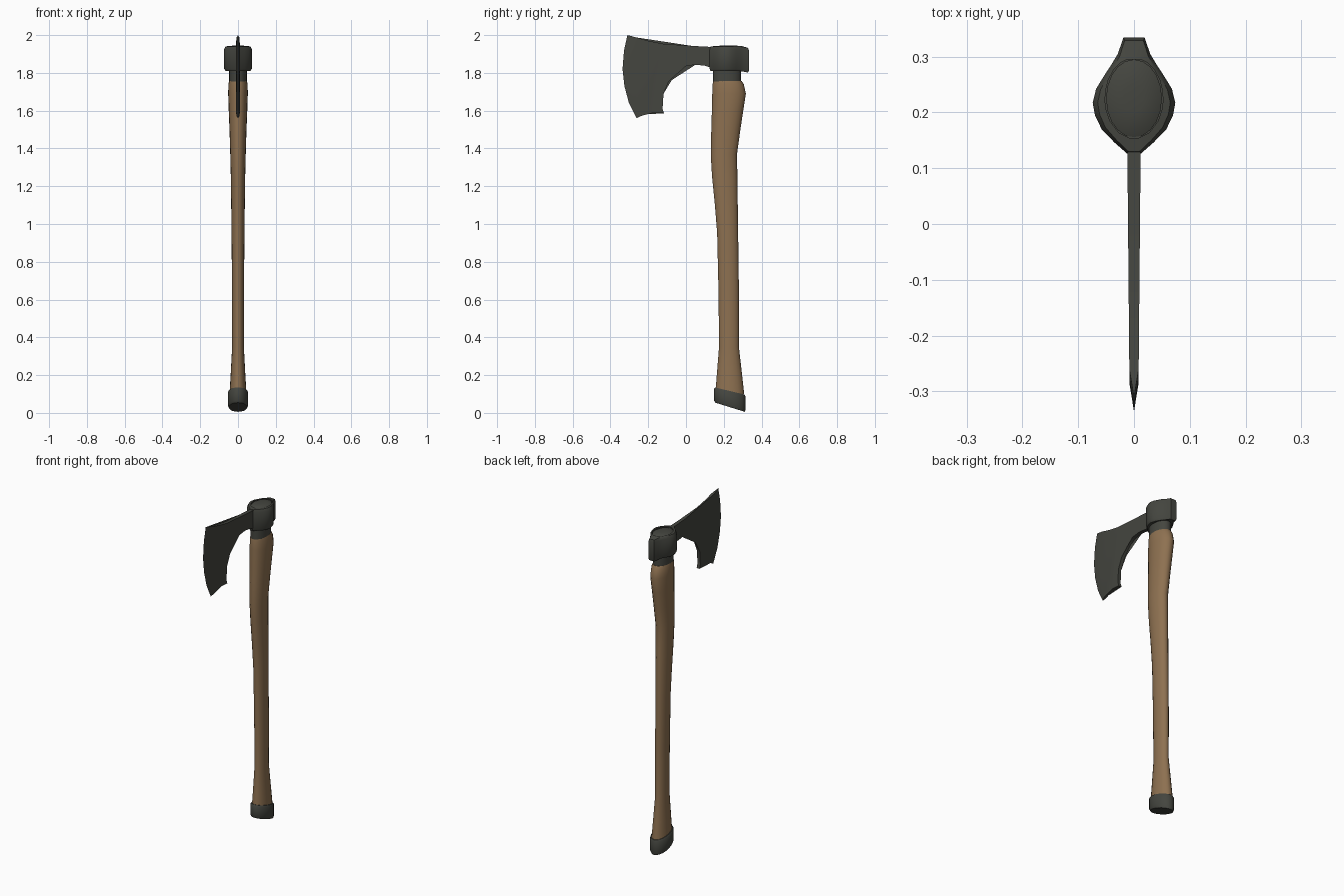
import bpy, bmesh, math

cube = bpy.data.objects.get("Cube")
if cube:
    bpy.data.objects.remove(cube, do_unlink=True)


def make_material(name, rgb):
    mat = bpy.data.materials.new(name)
    mat.use_nodes = True
    mat.diffuse_color = (*rgb, 1)
    mat.node_tree.nodes["Principled BSDF"].inputs["Base Color"].default_value = (*rgb, 1)
    return mat


WOOD = make_material("brown wood", (0.27, 0.165, 0.082))
METAL = make_material("dark iron", (0.058, 0.06, 0.05))


def finish(name, bm, mat, angle=40):
    bmesh.ops.recalc_face_normals(bm, faces=bm.faces)
    mesh = bpy.data.meshes.new(name)
    bm.to_mesh(mesh)
    bm.free()
    mesh.materials.append(mat)
    obj = bpy.data.objects.new(name, mesh)
    bpy.context.collection.objects.link(obj)
    bpy.ops.object.select_all(action="DESELECT")
    obj.select_set(True)
    bpy.context.view_layer.objects.active = obj
    bpy.ops.object.shade_smooth_by_angle(angle=math.radians(angle))
    return obj


def loft(name, rings, mat, angle=40):
    """Skin a list of equal-length point rings and close both ends."""
    bm = bmesh.new()
    rows = [[bm.verts.new(p) for p in ring] for ring in rings]
    n = len(rows[0])
    for a, b in zip(rows, rows[1:]):
        for i in range(n):
            j = (i + 1) % n
            bm.faces.new((a[i], a[j], b[j], b[i]))
    bm.faces.new(rows[0])
    bm.faces.new(rows[-1])
    return finish(name, bm, mat, angle)


def oval(z, front, back, rx, slope=0.0, n=20):
    """Elliptical ring between two y limits, tilted along y by slope."""
    mid, ry = (front + back) / 2, (back - front) / 2
    ring = []
    for i in range(n):
        a = math.tau * i / n
        dy = ry * math.sin(a)
        ring.append((rx * math.cos(a), mid + dy, z + slope * dy))
    return ring


# Wooden haft, curved and swelling towards the head
haft = [
    (0.10, 0.155, 0.308, 0.045), (0.20, 0.163, 0.297, 0.039),
    (0.35, 0.175, 0.28, 0.031), (0.65, 0.172, 0.28, 0.032),
    (0.95, 0.165, 0.276, 0.034), (1.10, 0.153, 0.274, 0.036),
    (1.25, 0.138, 0.272, 0.038), (1.37, 0.131, 0.27, 0.041),
    (1.50, 0.134, 0.288, 0.045), (1.60, 0.137, 0.303, 0.049),
    (1.69, 0.139, 0.317, 0.052), (1.74, 0.141, 0.306, 0.051),
    (1.758, 0.145, 0.294, 0.047),
]
loft("haft", [oval(*s) for s in haft], WOOD)

# Iron sleeve under the head
loft("sleeve", [oval(1.74, 0.144, 0.292, 0.047), oval(1.83, 0.144, 0.292, 0.047)], METAL)

# Slanted butt cap
cap = [(0.03, 0.155, 0.311, 0.049, -0.31), (0.04, 0.149, 0.315, 0.054, -0.3),
       (0.108, 0.149, 0.315, 0.054, -0.24), (0.116, 0.154, 0.31, 0.049, -0.24)]
loft("butt_cap", [oval(*s) for s in cap], METAL)

# Head socket: pointed oval with a narrow poll at the back
half = [(0.011, 0.125), (0.035, 0.146), (0.058, 0.17), (0.07, 0.195), (0.074, 0.217),
        (0.068, 0.242), (0.054, 0.265), (0.041, 0.285), (0.029, 0.305), (0.019, 0.334)]
outline = half + [(-x, y) for x, y in reversed(half)]


def socket_ring(z, inset):
    ring = []
    for x, y in outline:
        back = max(0, (y - 0.285) / 0.05)
        ring.append((x * (1 - inset), 0.225 + (y - 0.225) * (1 - inset * 0.4),
                     z - 0.008 * min(back, 1)))
    return ring


def bore_ring(z):
    """Oval inner rim, matched point for point to the outline."""
    ring = []
    for x, y in outline:
        a = math.atan2((y - 0.225) / 0.105, x / 0.074)
        ring.append((0.052 * math.cos(a), 0.225 + 0.072 * math.sin(a), z))
    return ring


loft("head_socket", [bore_ring(1.812), socket_ring(1.81, 0.12), socket_ring(1.822, 0),
                     socket_ring(1.925, 0), socket_ring(1.94, 0.12),
                     bore_ring(1.942), bore_ring(1.93)], METAL, 35)

# Domed end of the haft showing through the socket
plug = [(1.90, 0.155, 0.295, 0.05), (1.936, 0.155, 0.295, 0.05),
        (1.943, 0.172, 0.278, 0.037), (1.946, 0.2, 0.25, 0.018)]
loft("haft_plug", [oval(*s) for s in plug], METAL)

# Bearded blade: two flat cheeks, a rim wall, and a bevel down to the edge
edge = [(-0.31, 2.0), (-0.328, 1.92), (-0.336, 1.82), (-0.326, 1.73),
        (-0.302, 1.64), (-0.262, 1.56)]
beard = [(-0.225, 1.58), (-0.17, 1.59), (-0.116, 1.586), (-0.124, 1.61), (-0.119, 1.69),
         (-0.09, 1.757), (-0.045, 1.812), (0.0, 1.836), (0.05, 1.843), (0.10, 1.838), (0.16, 1.818)]
top = [(0.16, 1.936), (0.03, 1.943), (-0.12, 1.954), (-0.2, 1.97)]
shift = [(0.05, -0.013), (0.05, 0), (0.05, 0), (0.05, 0), (0.046, 0.005), (0.024, 0.012)]
inner = [(y + dy, z + dz) for (y, z), (dy, dz) in zip(edge, shift)]

bm = bmesh.new()
tip = [bm.verts.new((0, y, z)) for y, z in edge]
cheeks = []
for side in (1, -1):
    loop = [bm.verts.new((side * (0.0107 + 0.009 * y), y, z)) for y, z in inner + beard + top]
    bm.faces.new(loop)
    for i in range(len(tip) - 1):
        bm.faces.new((tip[i], tip[i + 1], loop[i + 1], loop[i]))
    cheeks.append(loop)
left, right = cheeks
last = len(edge) - 1
for i in range(last, len(left)):
    j = (i + 1) % len(left)
    bm.faces.new((left[i], left[j], right[j], right[i]))
bm.faces.new((tip[0], left[0], right[0]))
bm.faces.new((tip[last], left[last], right[last]))
bmesh.ops.triangulate(bm, faces=[f for f in bm.faces if len(f.verts) > 4])
finish("blade", bm, METAL, 30)
